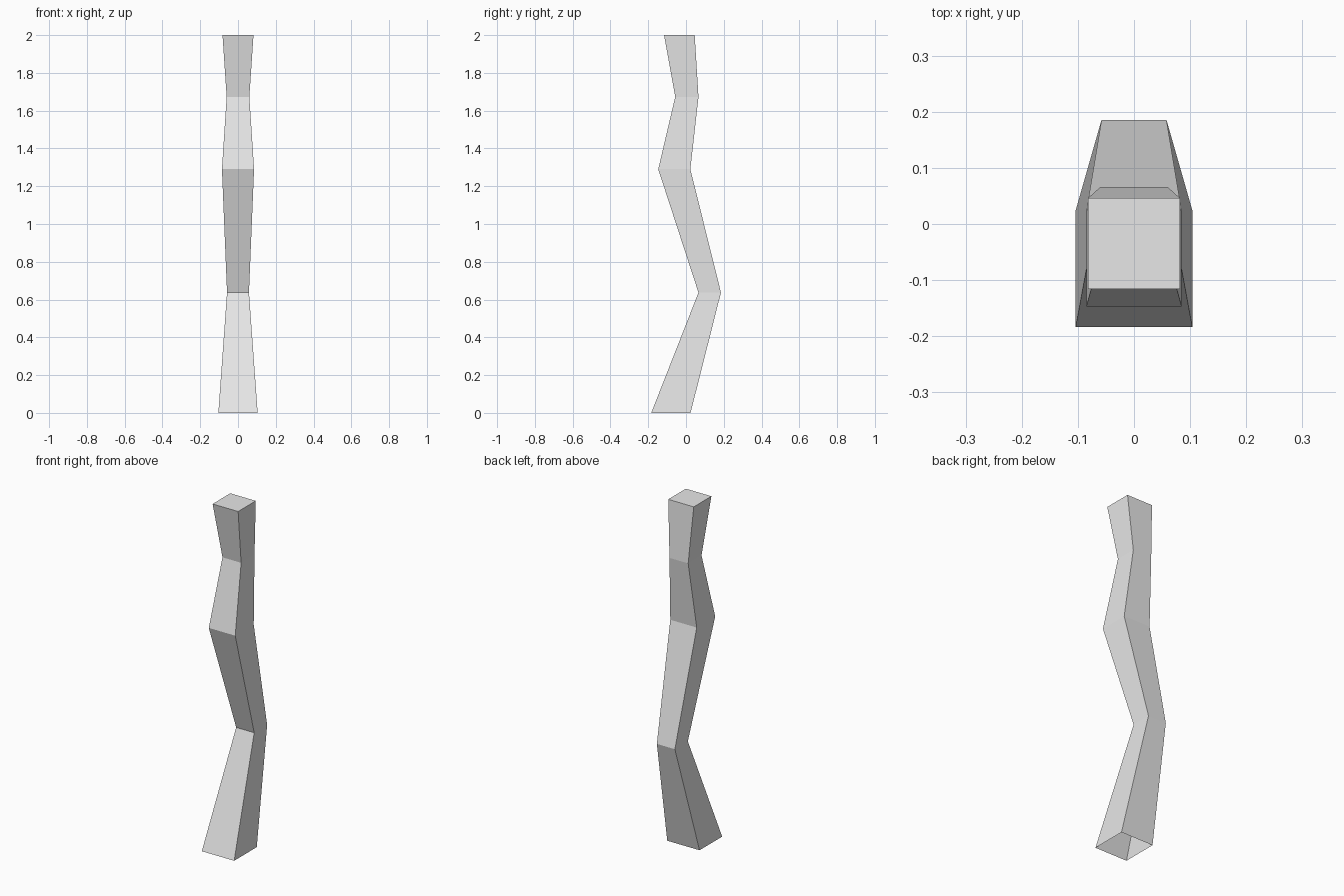
import bpy, bmesh

cube = bpy.data.objects.get("Cube")
if cube:
    bpy.data.objects.remove(cube, do_unlink=True)

# One plain grey material
grey = bpy.data.materials.new("light grey")
grey.use_nodes = True
colour = (0.8, 0.8, 0.8, 1)
grey.diffuse_color = colour
grey.node_tree.nodes["Principled BSDF"].inputs["Base Color"].default_value = colour

# Square cross-sections: height, half width, front y, back y
SECTIONS = [
    (0.0, 0.104, -0.184, 0.024),
    (0.637, 0.058, 0.066, 0.185),
    (1.29, 0.085, -0.147, 0.023),
    (1.673, 0.06, -0.057, 0.066),
    (2.0, 0.082, -0.116, 0.046),
]


def ring(bm, z, half, front, back):
    corners = ((-half, front), (half, front), (half, back), (-half, back))
    return [bm.verts.new((x, y, z)) for x, y in corners]


# Bent four-sided post, closed at the top and open underneath
bm = bmesh.new()
rings = [ring(bm, *section) for section in SECTIONS]
for low, high in zip(rings, rings[1:]):
    for i in range(4):
        j = (i + 1) % 4
        bm.faces.new((low[i], low[j], high[j], high[i]))
bm.faces.new(rings[-1])

mesh = bpy.data.meshes.new("bent_post")
bm.to_mesh(mesh)
bm.free()
mesh.materials.append(grey)
post = bpy.data.objects.new("bent_post", mesh)
bpy.context.collection.objects.link(post)
